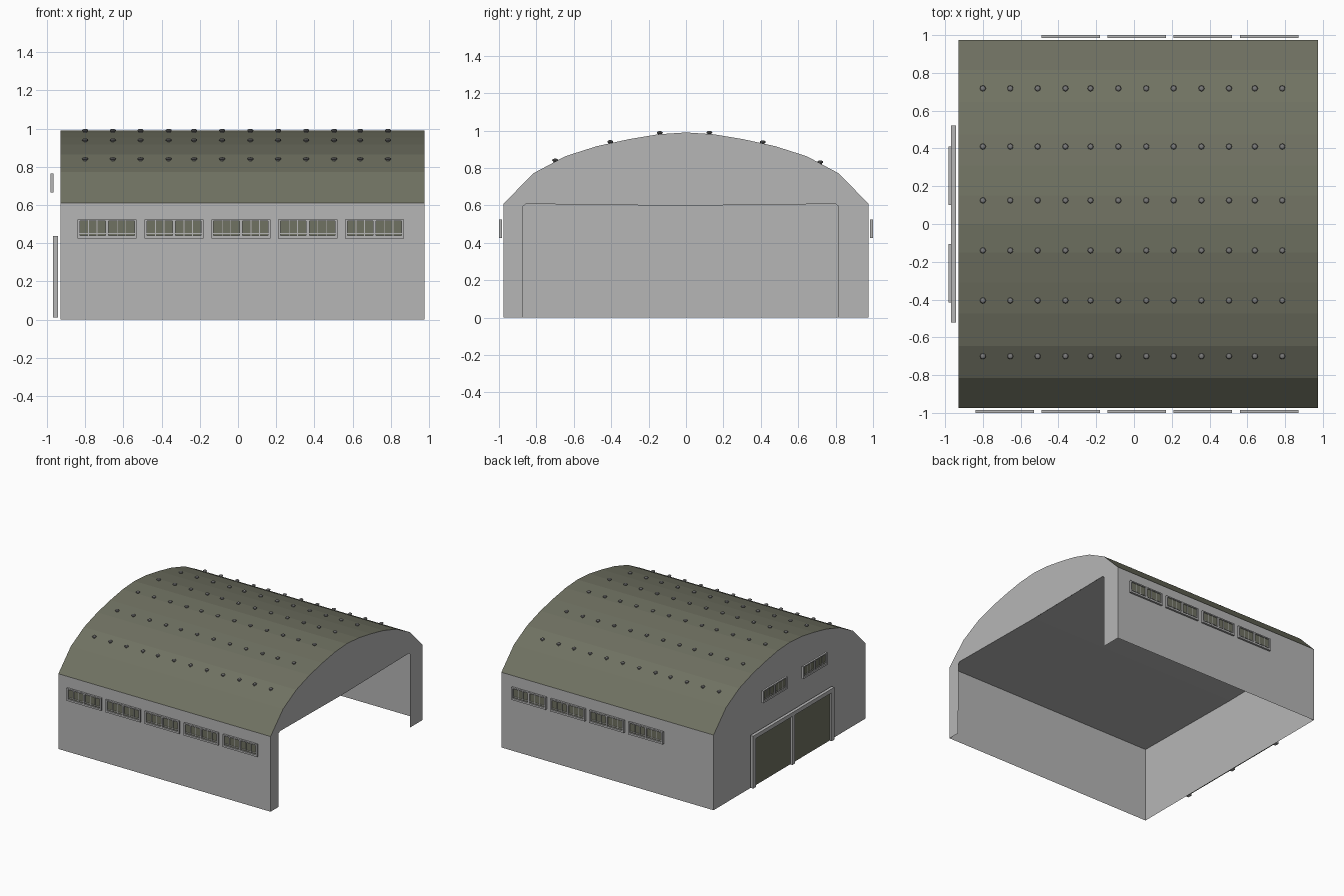
import bpy, bmesh, math
from mathutils import Matrix, Vector

if "Cube" in bpy.data.objects:
    bpy.data.objects.remove(bpy.data.objects["Cube"])


def material(name, rgb):
    m = bpy.data.materials.new(name)
    m.diffuse_color = (*rgb, 1)
    m.use_nodes = True
    m.node_tree.nodes["Principled BSDF"].inputs["Base Color"].default_value = m.diffuse_color
    return m


GREY = material("wall grey", (0.47, 0.47, 0.47))
OLIVE = material("roof olive", (0.162, 0.168, 0.122))
STEEL = material("stud grey", (0.2, 0.2, 0.2))

X0, X1, Y, EAVE = -0.93, 0.975, 0.975, 0.61


def link(name, bm, mat):
    me = bpy.data.meshes.new(name)
    bm.to_mesh(me)
    bm.free()
    me.materials.append(mat)
    ob = bpy.data.objects.new(name, me)
    bpy.context.collection.objects.link(ob)
    return ob


def faces(name, polys, mat):
    """Sheet object from a few polygons, shared corners welded."""
    bm = bmesh.new()
    for p in polys:
        bm.faces.new([bm.verts.new(v) for v in p])
    bmesh.ops.remove_doubles(bm, verts=bm.verts, dist=1e-4)
    return link(name, bm, mat)


def boxes(name, limits, mat):
    """One object made of boxes, each given as (x0, x1, y0, y1, z0, z1)."""
    bm = bmesh.new()
    for x0, x1, y0, y1, z0, z1 in limits:
        mid = Vector((x0 + x1, y0 + y1, z0 + z1)) / 2
        size = Matrix.Diagonal((x1 - x0, y1 - y0, z1 - z0, 1))
        bmesh.ops.create_cube(bm, size=1, matrix=Matrix.Translation(mid) @ size)
    return link(name, bm, mat)


def strip(profile, flip=False):
    """Sweep a (y, z) line along the length of the building."""
    out = []
    for (ya, za), (yb, zb) in zip(profile, profile[1:]):
        q = [(X0, ya, za), (X1, ya, za), (X1, yb, zb), (X0, yb, zb)]
        out.append(q[::-1] if flip else q)
    return out


# Arched roof profile, mirrored about the ridge
half = [(-Y, EAVE), (-0.815, 0.772), (-0.645, 0.863), (-0.475, 0.917),
        (-0.31, 0.953), (-0.15, 0.98), (0, 0.99)]
arch = half + [(-y, z) for y, z in half[-2::-1]]
faces("arched_roof", strip(arch), OLIVE)

# Side walls and flat ceiling
faces("front_wall", strip([(-Y, 0), (-Y, EAVE)]), GREY)
faces("back_wall", strip([(Y, EAVE), (Y, 0)]), GREY)
faces("ceiling", strip([(-Y, EAVE), (0, 0.598), (Y, EAVE)], flip=True), GREY)

# Closed gable on the left, gable with a wide opening on the right
closed = [(-Y, 0)] + arch + [(Y, 0)]
faces("left_gable", [[(X0, y, z) for y, z in closed]], GREY)
opening = [(0.815, 0), (0.815, 0.595), (0.80, 0.608), (-0.03, 0.598),
           (-0.855, 0.608), (-0.872, 0.595), (-0.875, 0)]
outline = closed + opening
faces("right_gable", [[(X1, y, z) for y, z in reversed(outline)]], GREY)

# Window: frame, centre post and thin bars in front of olive panes
W, H, D, B = 0.155, 0.05, 0.016, 0.013
bars = [(-W, W, 0, D, H - 0.009, H), (-W, W, 0, D, -H, -H + 0.015),
        (-W, -W + B, 0, D, -H, H), (W - B, W, 0, D, -H, H),
        (-0.008, 0.008, 0, D, -H, H)]
for s in (-1, 1):
    for k in (0.053, 0.097):
        bars.append((s * k - 0.002, s * k + 0.002, 0.006, D, -H, H))
bars.append((-W, W, 0.006, D, -0.026, -0.022))
frame = boxes("window_frame", bars, GREY)
panes = boxes("window_panes", [(-W + B, W - B, 0.009, 0.013, -H + 0.012, H - 0.008)], OLIVE)

columns = [-0.685, -0.335, 0.015, 0.365, 0.715]
places = [("front", (x, -1, 0.475), 0) for x in columns]
places += [("back", (x, 1, 0.475), math.pi) for x in columns[1:]]
places += [("left", (-0.981, y, 0.715), -math.pi / 2) for y in (-0.26, 0.255)]
for i, (side, loc, turn) in enumerate(places):
    for part in (frame, panes):
        ob = part
        if i:
            ob = part.copy()
            ob.name = f"{side}_{part.data.name}"
            bpy.context.collection.objects.link(ob)
        ob.location = loc
        ob.rotation_euler.z = turn

# Double door on the left gable
dx0, dx1 = -0.968, -0.942
boxes("door_frame", [(dx0, dx1, c - 0.018, c + 0.018, 0.012, 0.437) for c in (-0.503, 0, 0.503)]
      + [(dx0, dx1, -0.521, 0.521, 0.405, 0.437)], GREY)
boxes("door_panels", [(-0.952, -0.944, a, a + 0.485, 0.015, 0.41) for a in (-0.485, 0)], OLIVE)


# Rows of small capped studs on the roof
def roof_height(y):
    for (ya, za), (yb, zb) in zip(arch, arch[1:]):
        if ya <= y <= yb:
            return za + (zb - za) * (y - ya) / (yb - ya)


bm = bmesh.new()
for y in (-0.70, -0.405, -0.14, 0.125, 0.41, 0.718):
    z = roof_height(y)
    for x in (-0.80, -0.655, -0.51, -0.363, -0.23, -0.083, 0.065, 0.21, 0.357, 0.503, 0.64, 0.785):
        bmesh.ops.create_cone(bm, cap_ends=True, segments=8, radius1=0.009, radius2=0.009,
                              depth=0.016, matrix=Matrix.Translation((x, y, z)))
        cap = Matrix.Translation((x, y, z + 0.008)) @ Matrix.Diagonal((1, 1, 0.55, 1))
        bmesh.ops.create_uvsphere(bm, u_segments=8, v_segments=6, radius=0.016, matrix=cap)
link("roof_studs", bm, STEEL)
